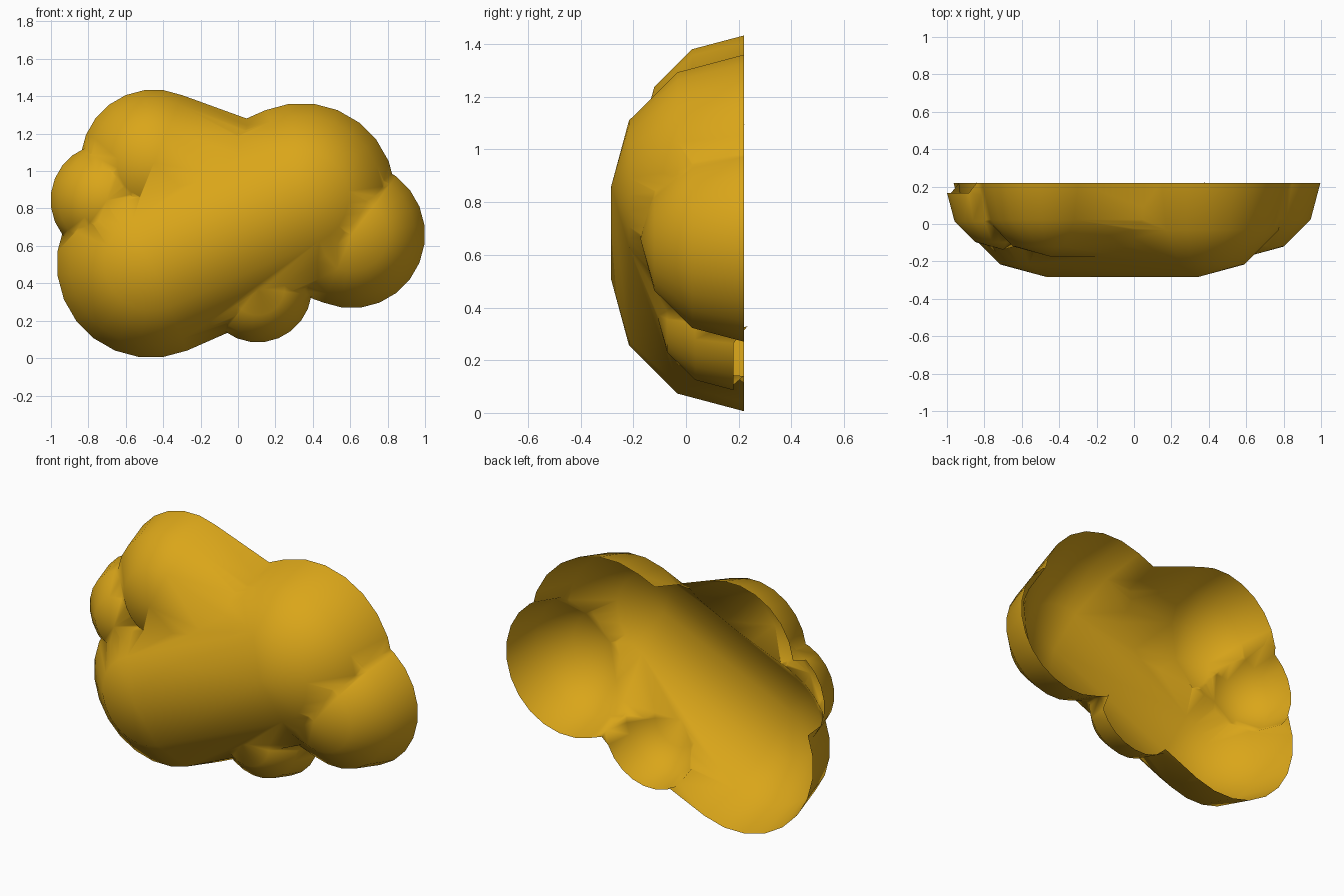
import bpy, bmesh, math
from mathutils import Matrix, Vector

if "Cube" in bpy.data.objects:
    bpy.data.objects.remove(bpy.data.objects["Cube"])

BACK = 0.22  # open back plane


def lobe(name, ends, radius, y):
    """Low-poly sphere, or capsule when two (x, z) ends are given."""
    bm = bmesh.new()
    turn = Matrix.Rotation(math.radians(7.5), 4, 'Y') @ Matrix.Rotation(math.radians(90), 4, 'X')
    for x, z in ends:
        bmesh.ops.create_uvsphere(bm, u_segments=24, v_segments=6, radius=radius,
                                  matrix=Matrix.Translation((x, y, z)) @ turn)
    if len(ends) > 1:
        hull = bmesh.ops.convex_hull(bm, input=bm.verts[:])
        keep = {g for g in hull['geom'] if isinstance(g, bmesh.types.BMFace)}
        bmesh.ops.delete(bm, geom=[f for f in bm.faces if f not in keep], context='FACES')
        bmesh.ops.delete(bm, geom=[v for v in bm.verts if not v.link_faces], context='VERTS')
    bmesh.ops.recalc_face_normals(bm, faces=bm.faces[:])
    mesh = bpy.data.meshes.new(name)
    bm.to_mesh(mesh)
    bm.free()
    obj = bpy.data.objects.new(name, mesh)
    bpy.context.collection.objects.link(obj)
    return obj


# Main rounded body and the lobes that grow out of it
body = lobe("cloud_shell", [(-0.465, 0.506), (0.34, 0.86)], 0.504, BACK)
lobes = [
    lobe("cross_lobe", [(-0.45, 1.043), (0.607, 0.66)], 0.393, BACK),
    lobe("left_lobe", [(-0.70, 0.845)], 0.302, 0.165),
    lobe("bottom_lobe", [(0.105, 0.375)], 0.291, 0.18),
]

# Merge everything into one skin
for part in lobes:
    mod = body.modifiers.new("join", 'BOOLEAN')
    mod.operation = 'UNION'
    mod.solver = 'EXACT'
    mod.object = part
mesh = bpy.data.meshes.new_from_object(
    body.evaluated_get(bpy.context.evaluated_depsgraph_get()))
body.modifiers.clear()
body.data = mesh
for part in lobes:
    bpy.data.objects.remove(part)

# Drop the rear faces to leave a hollow shell with a slightly ragged back edge
bm = bmesh.new()
bm.from_mesh(mesh)
bmesh.ops.triangulate(bm, faces=bm.faces[:])
rear = [f for f in bm.faces
        if f.calc_center_median().y > BACK + 0.003 or max(v.co.y for v in f.verts) > 0.285]
bmesh.ops.delete(bm, geom=rear, context='FACES')
for f in bm.faces:
    f.smooth = True
bm.to_mesh(mesh)
bm.free()

gold = bpy.data.materials.new("gold")
gold.diffuse_color = (0.70, 0.38, 0.01, 1)
gold.use_nodes = True
gold.node_tree.nodes["Principled BSDF"].inputs["Base Color"].default_value = gold.diffuse_color
mesh.materials.clear()
mesh.materials.append(gold)
